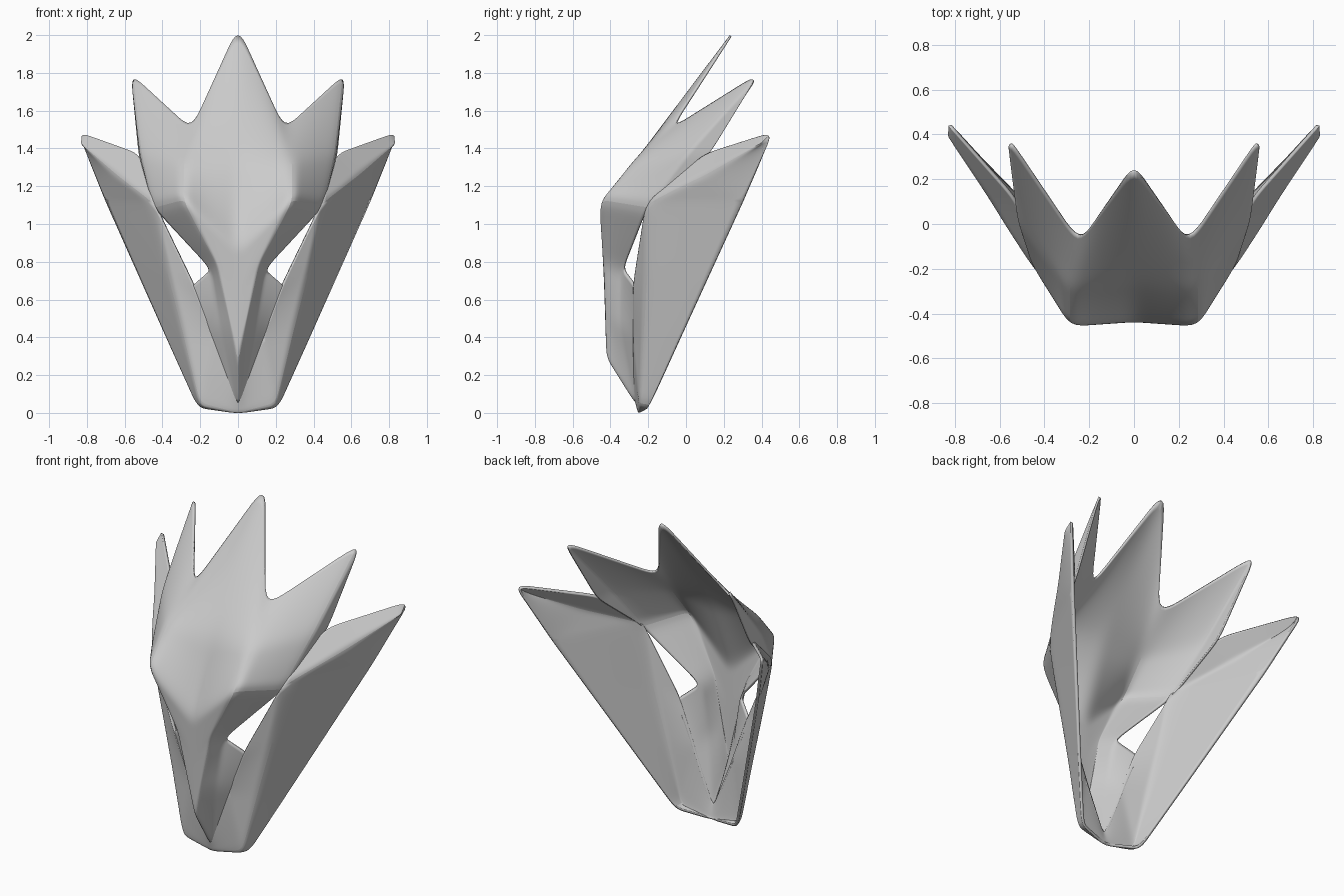
import bpy, bmesh

if "Cube" in bpy.data.objects:
    bpy.data.objects.remove(bpy.data.objects["Cube"])

def shell(name, points, faces, thickness):
    """Half-shell from named points, mirrored, with softened folds and corners."""
    bm = bmesh.new()
    v = {k: bm.verts.new(p) for k, p in points.items()}
    for f in faces.split(","):
        bm.faces.new([v[k] for k in f.split()])
    bmesh.ops.recalc_face_normals(bm, faces=bm.faces)
    bm.normal_update()
    if sum(f.normal.y * f.calc_area() for f in bm.faces) > 0:
        bmesh.ops.reverse_faces(bm, faces=bm.faces)
    me = bpy.data.meshes.new(name)
    bm.to_mesh(me)
    bm.free()
    ob = bpy.data.objects.new(name, me)
    bpy.context.collection.objects.link(ob)
    m = ob.modifiers.new("mirror", "MIRROR")
    m.use_clip = True
    for kind in ("SIMPLE", "CATMULL_CLARK"):
        s = ob.modifiers.new(kind.lower(), "SUBSURF")
        s.subdivision_type = kind
        s.levels = s.render_levels = 2
    t = ob.modifiers.new("thickness", "SOLIDIFY")
    t.thickness = thickness
    t.offset = -0.5
    for p in me.polygons:
        p.use_smooth = True
    bpy.ops.object.select_all(action="DESELECT")
    ob.select_set(True)
    bpy.context.view_layer.objects.active = ob
    bpy.ops.object.shade_smooth_by_angle(angle=0.7)
    return ob

# Crown, brow and nose
face = {
    "top": (0, .263, 2.043), "notch": (.245, -.085, 1.5),
    "mid": (0, -.26, 1.34), "bridge": (0, -.437, .87),
    "fold": (.287, -.29, 1.32), "brow": (.292, -.458, 1.135),
    "tip": (.565, .385, 1.795), "rib": (.517, .005, 1.375),
    "temple": (.447, -.205, 1.09), "notch2": (.522, .115, 1.355),
    "eye_in": (.14, -.335, .76), "eye_low": (.25, -.265, .665),
    "nose": (0, -.428, .6), "k1": (.11, -.433, .79), "k2": (.045, -.422, .5),
    "nose_tip": (0, -.418, .275), "x": (.09, -.345, .45),
    "y": (.145, -.267, .4), "chin": (0, -.262, .02),
}
shell("face_shell", face,
      "top mid fold notch,mid bridge brow fold,notch fold rib tip,"
      "fold brow temple rib,tip rib notch2,rib temple notch2,"
      "brow k1 eye_in temple,bridge nose k1 brow,nose nose_tip k2 k1,"
      "k1 k2 x eye_in,eye_in x y eye_low,k2 nose_tip chin x,x chin y", .012)

# Swept cheek and jaw plates, meeting at the chin
cheek = {
    "j0": (0, -.252, .0), "j1": (0, -.272, .06), "f1": (.13, -.278, .4),
    "e": (.237, -.277, .68), "s": (.445, -.21, 1.11),
    "q0": (.2, -.245, .04), "q1": (.285, -.228, .4), "q2": (.37, -.213, .75),
    "g0": (.21, -.198, .03), "g1": (.377, -.03, .4),
    "g2": (.533, .13, .75), "g3": (.698, .3, 1.12),
    "u2": (.845, .415, 1.435), "u": (.843, .46, 1.485),
    "h": (.645, .105, 1.265), "n": (.522, .1, 1.37),
}
shell("cheek_plates", cheek,
      "j1 j0 q0 f1,f1 q0 q1,f1 q1 q2 e,e q2 s,q0 g0 g1 q1,q1 g1 g2 q2,"
      "q2 g2 g3 s,s g3 h,g3 u u2 h,s h n,h u2 u n,j0 g0 q0", .016)
